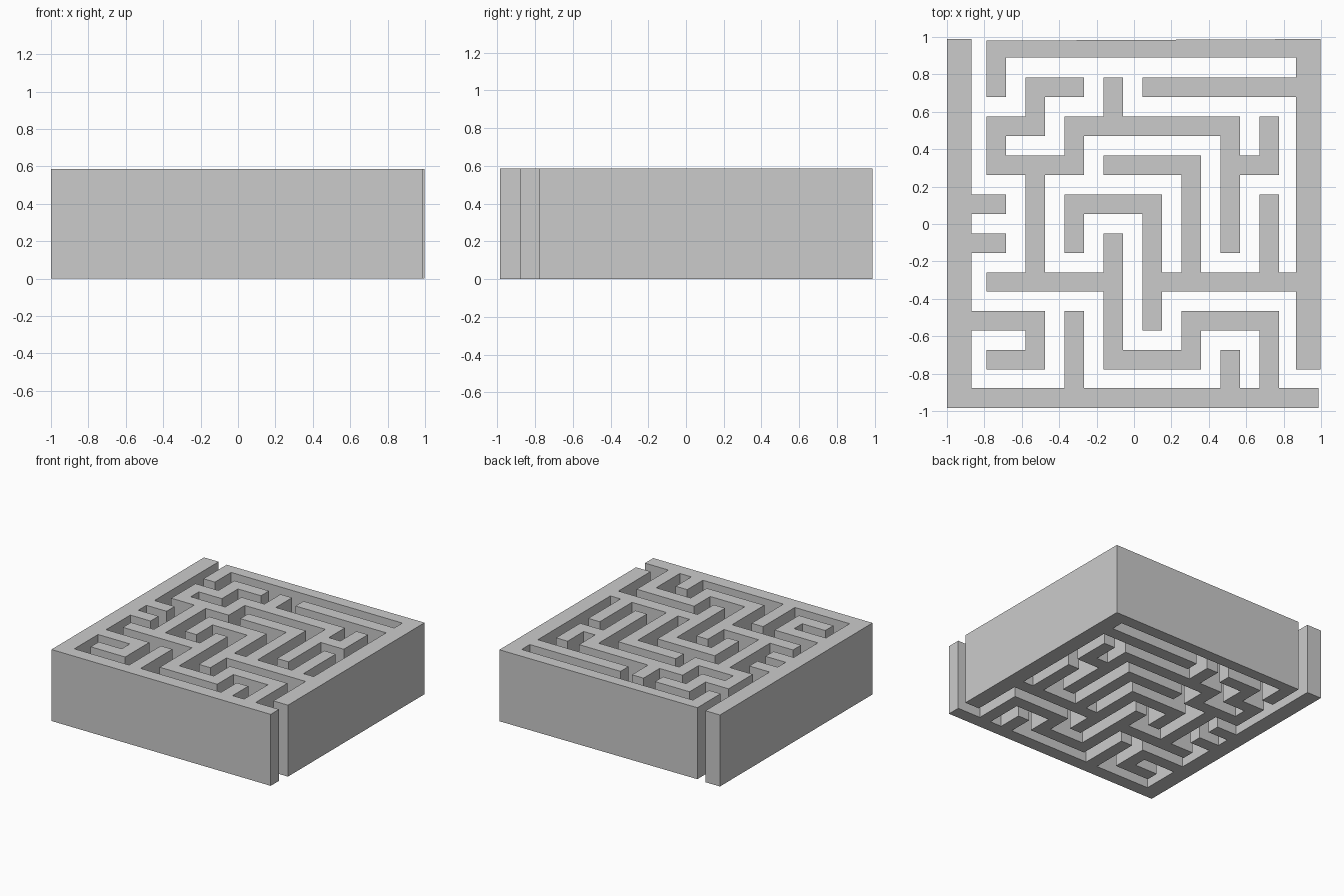
import bpy, bmesh, math

if "Cube" in bpy.data.objects:
    bpy.data.objects.remove(bpy.data.objects["Cube"])

HEIGHT = 0.585
PITCH = 0.1042

# Grid lines: even spacing inside, thicker outer side walls
xs = [-1.0, -0.868] + [-0.789 + PITCH * i for i in range(16)] + [0.866, 0.998]
ys = [0.985, 0.889] + [0.784 - PITCH * i for i in range(16)] + [-0.877, -0.985]

cells = set()


def wall(*nodes):
    """Run a wall through posts (column, row) on a 10 x 10 lattice, row 0 at the back."""
    for (a, b), (c, d) in zip(nodes, nodes[1:]):
        for i in range(2 * min(a, c), 2 * max(a, c) + 1):
            for j in range(2 * min(b, d), 2 * max(b, d) + 1):
                cells.add((i, j))


# Outer walls: left and front, then back and right
wall((0, 0), (0, 9), (9, 9))
wall((1, 1), (1, 0), (9, 0), (9, 8))

# Back half: long winding wall and its spurs
wall((3, 1), (2, 1), (2, 2), (1, 2), (1, 3), (3, 3), (3, 2), (7, 2), (7, 5))
wall((4, 1), (4, 2))
wall((7, 3), (8, 3), (8, 2))
wall((5, 1), (9, 1))

# Left side spurs and hook
wall((0, 4), (1, 4))
wall((0, 5), (1, 5))
wall((0, 7), (2, 7), (2, 8), (1, 8))

# Centre walls
wall((2, 3), (2, 6))
wall((3, 5), (3, 4), (5, 4), (5, 7))
wall((4, 3), (6, 3), (6, 6))
wall((5, 6), (9, 6))
wall((8, 4), (8, 6))

# Front half: winding wall and spurs
wall((1, 6), (4, 6))
wall((4, 5), (4, 8), (6, 8), (6, 7), (8, 7), (8, 9))
wall((3, 7), (3, 9))
wall((7, 8), (7, 9))

# Wall footprint
bm = bmesh.new()
corners = {}


def corner(i, j):
    if (i, j) not in corners:
        corners[i, j] = bm.verts.new((xs[i], ys[j], 0))
    return corners[i, j]


for i, j in sorted(cells):
    bm.faces.new([corner(i, j + 1), corner(i + 1, j + 1),
                  corner(i + 1, j), corner(i, j)])

# Raise the footprint into walls, keeping the underside closed
ext = bmesh.ops.extrude_face_region(bm, geom=bm.faces[:], use_keep_orig=True)
bmesh.ops.translate(bm, vec=(0, 0, HEIGHT),
                    verts=[g for g in ext["geom"] if isinstance(g, bmesh.types.BMVert)])
bmesh.ops.dissolve_limit(bm, angle_limit=math.radians(1),
                         verts=bm.verts[:], edges=bm.edges[:])

# Slightly uneven outer corners
for v in bm.verts:
    if v.co.x > 0.99 and v.co.y < -0.87:
        v.co.x = 0.986
    if v.co.y > 0.98:
        v.co.y = 0.98 if -0.8 < v.co.x < -0.6 else 0.989

bmesh.ops.recalc_face_normals(bm, faces=bm.faces[:])
mesh = bpy.data.meshes.new("maze_walls")
bm.to_mesh(mesh)
bm.free()
bpy.context.collection.objects.link(bpy.data.objects.new("maze_walls", mesh))
